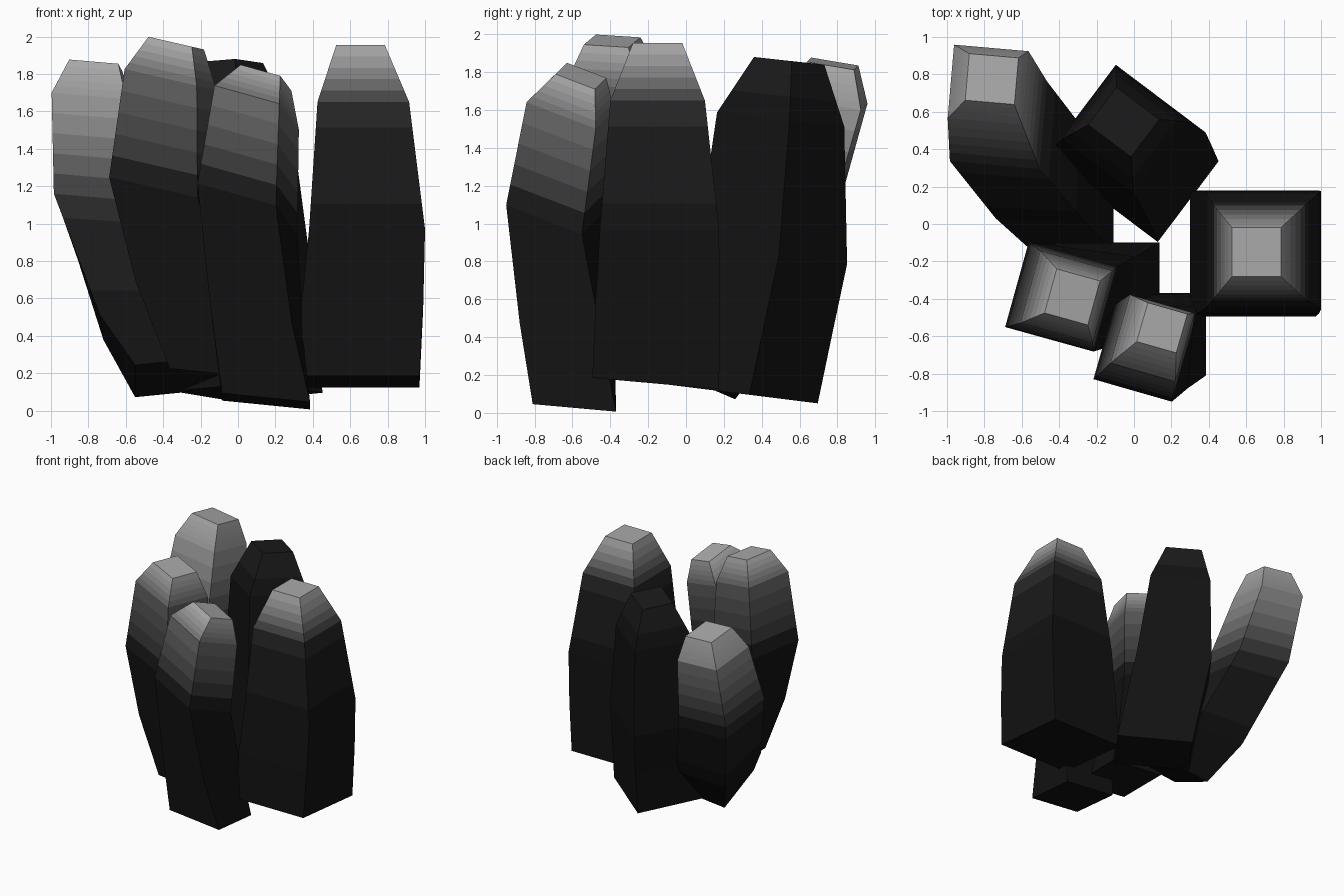
import bpy, bmesh, math

if "Cube" in bpy.data.objects:
    bpy.data.objects.remove(bpy.data.objects["Cube"])

BANDS = 5  # strips used to fade the colour along each segment
greys = {}


def grey(value):
    # one shared material per grey step
    key = round(value, 2)
    if key not in greys:
        mat = bpy.data.materials.new("grey_%02d" % round(key * 100))
        v = max(key, 0.006)
        mat.diffuse_color = (v, v, v, 1)
        mat.use_nodes = True
        mat.node_tree.nodes["Principled BSDF"].inputs["Base Color"].default_value = mat.diffuse_color
        greys[key] = mat
    return greys[key]


def crystal(name, top, base, rings):
    """Loft of square rings (x, y, z, half width, half depth, grey).
    top and base are (yaw degrees, slope in x, slope in y)."""
    bm = bmesh.new()
    me = bpy.data.meshes.new(name)
    slots = {}

    def slot(value):
        mat = grey(value)
        if mat.name not in slots:
            slots[mat.name] = len(slots)
            me.materials.append(mat)
        return slots[mat.name]

    corners = []
    for i, (cx, cy, cz, hx, hy, shade) in enumerate(rings):
        t = min(i / 2, 1)
        yaw, gx, gy = [b + (a - b) * t for a, b in zip(top, base)]
        c, s = math.cos(math.radians(yaw)), math.sin(math.radians(yaw))
        ring = []
        for u, v in ((-hx, -hy), (hx, -hy), (hx, hy), (-hx, hy)):
            dx, dy = u * c - v * s, u * s + v * c
            ring.append((cx + dx, cy + dy, cz + gx * dx + gy * dy))
        corners.append((ring, shade))

    prev = [bm.verts.new(p) for p in corners[0][0]]
    bm.faces.new(prev[::-1]).material_index = slot(corners[0][1])
    for (r0, s0), (r1, s1) in zip(corners, corners[1:]):
        n = BANDS if s0 != s1 else 1
        for k in range(n):
            t = (k + 1) / n
            cur = [bm.verts.new([a + (b - a) * t for a, b in zip(p, q)])
                   for p, q in zip(r0, r1)]
            m = slot(s0 + (s1 - s0) * (k + 0.5) / n)
            for j in range(4):
                f = bm.faces.new((prev[j], prev[(j + 1) % 4],
                                  cur[(j + 1) % 4], cur[j]))
                f.material_index = m
            prev = cur
    bm.faces.new(prev).material_index = slot(corners[-1][1])
    bm.to_mesh(me)
    bm.free()
    bpy.context.collection.objects.link(bpy.data.objects.new(name, me))


# Upright crystal on the right
crystal("right_crystal", (0, 0, 0), (0, 0, -0.09), [
    (0.635, -0.16, 0.155, 0.335, 0.335, 0),
    (0.665, -0.15, 0.56, 0.325, 0.328, 0),
    (0.69, -0.14, 0.97, 0.31, 0.315, 0),
    (0.67, -0.15, 1.65, 0.245, 0.25, 0.02),
    (0.655, -0.15, 1.955, 0.13, 0.13, 0.4)])

# Front crystal, twisted and leaning forward
crystal("front_crystal", (-16, -0.36, -0.28), (0, -0.1, -0.09), [
    (0.15, -0.59, 0.05, 0.235, 0.22, 0),
    (0.10, -0.63, 0.47, 0.22, 0.22, 0),
    (0.05, -0.69, 1.08, 0.218, 0.208, 0),
    (0.10, -0.61, 1.62, 0.18, 0.19, 0.14),
    (0.15, -0.555, 1.78, 0.11, 0.108, 0.4)])

# Front left crystal, the tallest
crystal("front_left_crystal", (-15.5, -0.23, 0), (0, -0.1, 0), [
    (-0.115, -0.33, 0.2, 0.25, 0.23, 0),
    (-0.27, -0.37, 0.65, 0.25, 0.232, 0),
    (-0.39, -0.39, 1.18, 0.245, 0.235, 0),
    (-0.36, -0.39, 1.77, 0.2, 0.2, 0.12),
    (-0.33, -0.39, 1.965, 0.12, 0.122, 0.4)])

# Back left crystal, leaning outward
crystal("back_left_crystal", (-5, -0.1, -0.16), (0, 0.1, -0.43), [
    (-0.33, 0.06, 0.18, 0.22, 0.2, 0),
    (-0.49, 0.25, 0.45, 0.24, 0.23, 0),
    (-0.725, 0.55, 1.1, 0.24, 0.235, 0.02),
    (-0.78, 0.745, 1.65, 0.2, 0.197, 0.3),
    (-0.76, 0.775, 1.845, 0.132, 0.125, 0.4)])

# Back crystal, dark all over
crystal("back_crystal", (-37, 0, -0.11), (-37, 0, -0.125), [
    (0.05, 0.30, 0.1, 0.3, 0.27, 0),
    (0.015, 0.38, 0.48, 0.3, 0.27, 0),
    (-0.02, 0.455, 0.83, 0.3, 0.27, 0),
    (-0.05, 0.50, 1.55, 0.24, 0.24, 0),
    (-0.055, 0.545, 1.86, 0.143, 0.125, 0.01)])
